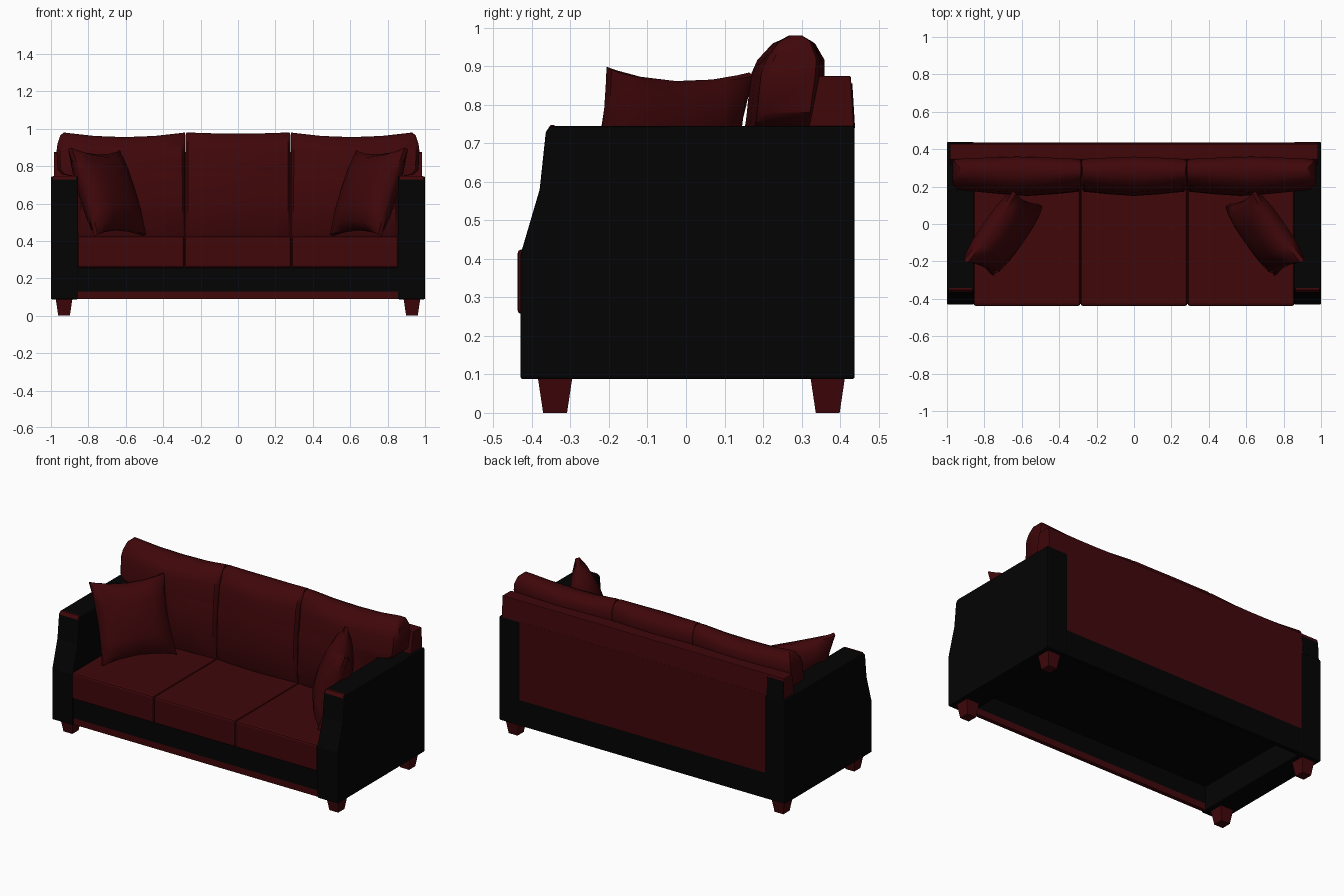
import bpy, bmesh
from mathutils import Vector

if "Cube" in bpy.data.objects:
    bpy.data.objects.remove(bpy.data.objects["Cube"])


def material(name, rgb):
    m = bpy.data.materials.new(name)
    m.diffuse_color = (*rgb, 1)
    m.use_nodes = True
    m.node_tree.nodes["Principled BSDF"].inputs["Base Color"].default_value = m.diffuse_color
    return m


RED = material("red_fabric", (0.05, 0.002, 0.003))
BLACK = material("black_leather", (0.001, 0.001, 0.001))


def make(name, verts, faces, mat, bevel=0, smooth=False):
    bm = bmesh.new()
    vs = [bm.verts.new(v) for v in verts]
    for f in faces:
        bm.faces.new([vs[i] for i in f])
    bmesh.ops.recalc_face_normals(bm, faces=bm.faces)
    me = bpy.data.meshes.new(name)
    bm.to_mesh(me)
    bm.free()
    me.materials.append(mat)
    ob = bpy.data.objects.new(name, me)
    bpy.context.collection.objects.link(ob)
    if bevel:
        b = ob.modifiers.new("bevel", 'BEVEL')
        b.width, b.segments = bevel, 2
    if smooth:
        bpy.ops.object.select_all(action='DESELECT')
        ob.select_set(True)
        bpy.context.view_layer.objects.active = ob
        bpy.ops.object.shade_smooth_by_angle(angle=0.7)
    return ob


def extrude_x(name, profile, x0, x1, mat, bevel=0):
    """Extrude a (y, z) outline along x."""
    n = len(profile)
    verts = [(x, y, z) for x in (x0, x1) for y, z in profile]
    faces = [list(range(n)), list(range(n, 2 * n))]
    faces += [(i, (i + 1) % n, n + (i + 1) % n, n + i) for i in range(n)]
    return make(name, verts, faces, mat, bevel)


def box(name, x0, x1, y0, y1, z0, z1, mat, bevel=0):
    return extrude_x(name, [(y0, z0), (y1, z0), (y1, z1), (y0, z1)], x0, x1, mat, bevel)


def padded(name, rows, cols, point, mat):
    """Closed pad: front and back grids from point(row, col, side), joined at the rim."""
    R, C = len(rows), len(cols)
    verts = [point(r, c, s) for s in (-1, 1) for r in rows for c in cols]
    faces = []
    for k in (0, R * C):
        for i in range(R - 1):
            for j in range(C - 1):
                a = k + i * C + j
                faces.append((a, a + 1, a + C + 1, a + C))
    rim = list(range(C)) + [i * C + C - 1 for i in range(1, R)]
    rim += [(R - 1) * C + j for j in range(C - 2, -1, -1)] + [i * C for i in range(R - 2, 0, -1)]
    for a, b in zip(rim, rim[1:] + rim[:1]):
        faces.append((a, b, b + R * C, a + R * C))
    return make(name, verts, faces, mat, smooth=True)


# Base: rails, trim strip and deeply recessed underside
box("front_rail", -0.86, 0.86, -0.42, -0.395, 0.13, 0.262, BLACK)
box("front_trim", -0.86, 0.86, -0.42, -0.395, 0.09, 0.13, RED)
box("back_rail", -0.86, 0.86, 0.41, 0.437, 0.09, 0.25, BLACK)
box("underside_panel", -0.86, 0.86, -0.40, 0.42, 0.24, 0.258, BLACK)

# Backrest: lower part between the arms, upper part overlapping them
extrude_x("backrest", [(0.437, 0.25), (0.437, 0.745), (0.32, 0.745), (0.24, 0.25)], -0.86, 0.86, RED)
extrude_x("backrest_top", [(0.437, 0.735), (0.428, 0.875), (0.345, 0.875), (0.318, 0.735)],
          -0.985, 0.985, RED, 0.004)
extrude_x("back_corner_patch", [(0.439, 0.74), (0.432, 0.855), (0.42, 0.855), (0.42, 0.74)],
          -0.985, -0.87, BLACK)

# Arms with red front edge, and tapered legs
ARM = [(-0.43, 0.088), (-0.43, 0.41), (-0.38, 0.58), (-0.364, 0.73), (-0.35, 0.745),
       (0.438, 0.745), (0.438, 0.088)]
for s, side in ((-1, "left"), (1, "right")):
    extrude_x(side + "_arm", ARM, s * 0.855, s * 1.0, BLACK, 0.006)
    extrude_x(side + "_arm_trim", [(-0.365, 0.728), (-0.352, 0.747), (-0.342, 0.747), (-0.342, 0.728)],
              s * 0.865, s * 0.99, RED)
    for y, end in ((-0.34, "front"), (0.368, "back")):
        verts = [(s * 0.93 + a * w, y + b * w, z) for z, w in ((0, 0.031), (0.1, 0.046))
                 for a, b in ((-1, -1), (1, -1), (1, 1), (-1, 1))]
        make(f"{side}_{end}_leg", verts,
             [(0, 1, 2, 3), (4, 5, 6, 7), (0, 1, 5, 4), (1, 2, 6, 5), (2, 3, 7, 6), (3, 0, 4, 7)], RED)

# Seat cushions
for i, nm in enumerate(("left", "middle", "right")):
    x = (i - 1) * 0.572
    box(nm + "_seat_cushion", x - 0.285, x + 0.285, -0.438, 0.26, 0.256, 0.425, RED, 0.012)

# Back cushions: rows of (z, outer x, front y, back y)
ROWS = [(0.41, 0.85, 0.18, 0.27), (0.45, 0.855, 0.16, 0.28), (0.6, 0.855, 0.15, 0.31),
        (0.74, 0.855, 0.152, 0.335), (0.755, 0.94, 0.155, 0.34), (0.78, 0.965, 0.158, 0.345),
        (0.88, 0.97, 0.168, 0.36), (0.92, 0.965, 0.185, 0.36), (0.965, 0.95, 0.225, 0.335),
        (0.98, 0.93, 0.26, 0.305)]
COLS = [(-1, 0.5), (-0.95, 0.72), (-0.5, 0.88), (0, 1), (0.5, 0.88), (0.95, 0.72), (1, 0.5)]


def back_cushion(name, s):
    def point(r, c, side):
        z, xo, yf, yb = r
        u, t = c
        if s:
            x = s * (0.283 + (xo - 0.283) * (u + 1) / 2)
        else:
            x = u * (0.281 if z < 0.97 else 0.275)
        if side > 0:
            t = (1 + t) / 2
        sag = (0.025 if s else 0.006) * (1 - u * u) * max(0, z - 0.8) / 0.18
        return (x, (yf + yb) / 2 + side * t * (yb - yf) / 2, z - sag)
    padded(name, ROWS, COLS, point, RED)


for s, nm in ((-1, "left"), (0, "middle"), (1, "right")):
    back_cushion(nm + "_back_cushion", s)

# Throw pillows leaning into the corners
A, B = Vector((0.50, 0.10, 0.43)), Vector((0.76, -0.27, 0.43))
C, D = Vector((0.90, -0.20, 0.895)), Vector((0.64, 0.17, 0.88))
NORMAL = (B - A).cross(D - A).normalized()
STEPS = [-1, -0.85, -0.5, 0, 0.5, 0.85, 1]
for s, nm in ((-1, "left"), (1, "right")):
    def pillow(v, u, side):
        pu = (u * (1 - 0.08 * (1 - v * v)) + 1) / 2
        pv = (v * (1 - 0.13 * (1 - u * u)) + 1) / 2
        p = A.lerp(B, pu).lerp(D.lerp(C, pu), pv)
        p += NORMAL * side * (0.012 + 0.085 * ((1 - u * u) * (1 - v * v)) ** 0.4)
        return (s * p.x, p.y, p.z)
    padded(nm + "_throw_pillow", STEPS, STEPS, pillow, RED)
